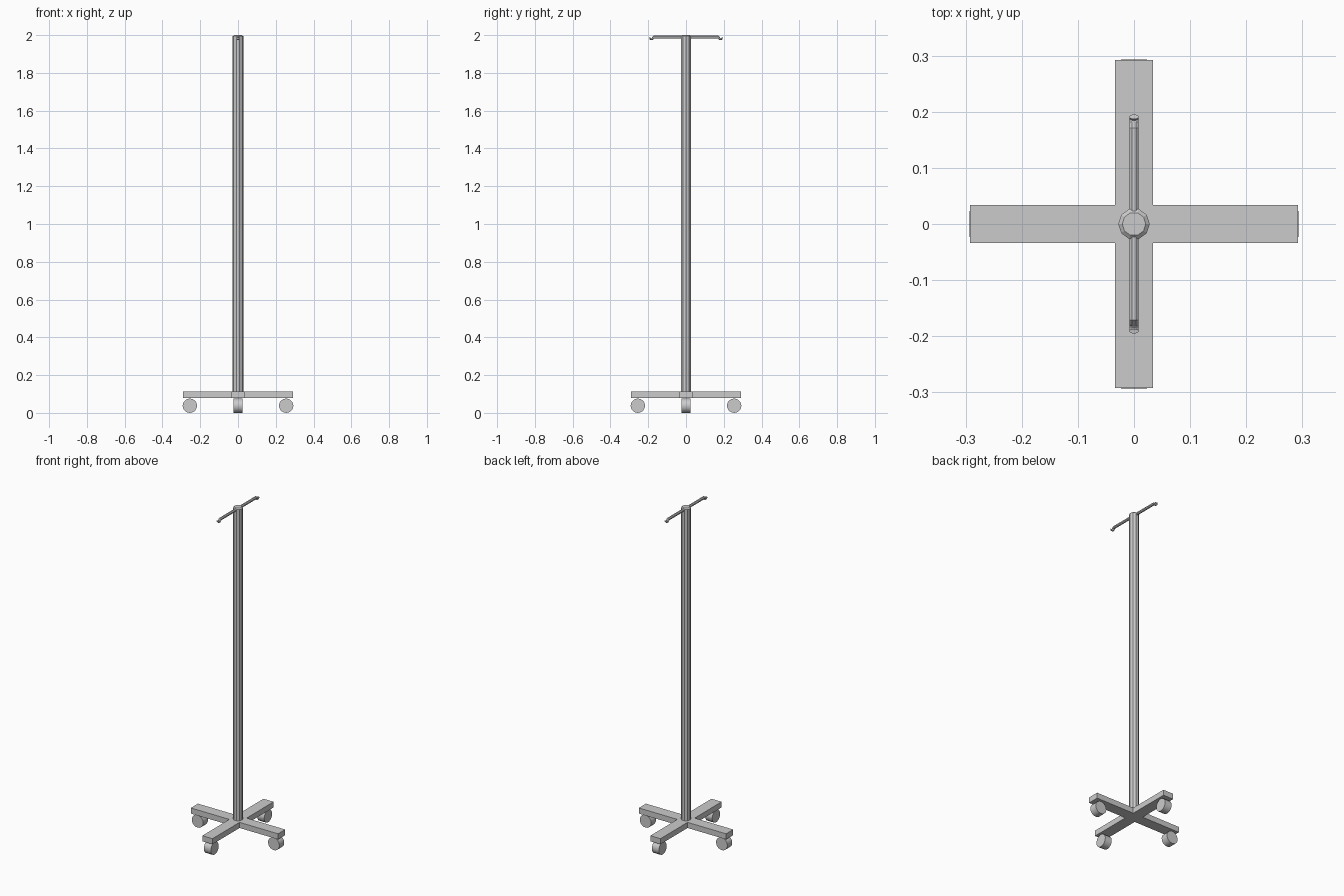
import bpy, bmesh, math
from mathutils import Vector

if "Cube" in bpy.data.objects:
    bpy.data.objects.remove(bpy.data.objects["Cube"])


def make_object(name, bm):
    bmesh.ops.recalc_face_normals(bm, faces=bm.faces)
    mesh = bpy.data.meshes.new(name)
    bm.to_mesh(mesh)
    bm.free()
    obj = bpy.data.objects.new(name, mesh)
    bpy.context.collection.objects.link(obj)
    return obj


def loft(name, rings):
    """Skin a list of equal-length vertex rings and cap both ends."""
    bm = bmesh.new()
    vs = [[bm.verts.new(p) for p in ring] for ring in rings]
    n = len(vs[0])
    for a, b in zip(vs, vs[1:]):
        for i in range(n):
            j = (i + 1) % n
            bm.faces.new((a[i], a[j], b[j], b[i]))
    bm.faces.new(vs[0])
    bm.faces.new(vs[-1])
    return make_object(name, bm)


def circle(n, r, z):
    return [(r * math.cos(2 * math.pi * i / n), r * math.sin(2 * math.pi * i / n), z)
            for i in range(n)]


# Cross-shaped base
w, l = 0.034, 0.292
corner = [(l, -w), (l, w), (w, w)]
outline = []
for k in range(4):
    c, s = round(math.cos(k * math.pi / 2)), round(math.sin(k * math.pi / 2))
    outline += [(c * x - s * y, s * x + c * y) for x, y in corner]
loft("base_cross", [[(x, y, z) for x, y in outline] for z in (0.079, 0.113)])

# Ten-sided pole with a chamfered top
loft("pole", [circle(10, r, z) for r, z in ((0.028, 0.11), (0.028, 1.994), (0.021, 2.0))])

# Caster wheels, one under each arm end, rolling along the arm
for k in range(4):
    wheel = loft("caster_wheel", [circle(20, 0.038, z) for z in (-0.023, 0.023)])
    a = k * math.pi / 2
    wheel.location = (0.255 * math.cos(a), 0.255 * math.sin(a), 0.038)
    wheel.rotation_euler = (math.pi / 2, 0, a)
    bpy.context.view_layer.objects.active = wheel
    wheel.select_set(True)
    bpy.ops.object.shade_smooth_by_angle(angle=math.radians(35))
    wheel.select_set(False)

# Hanging bars: octagonal rods ending in small upturned hooks
path = [(0.0, 1.989, 0.008), (0.171, 1.989, 0.008), (0.176, 1.983, 0.006),
        (0.180, 1.978, 0.005), (0.186, 1.977, 0.004), (0.190, 1.981, 0.004),
        (0.191, 1.987, 0.004)]
for side, label in ((1, "back"), (-1, "front")):
    rings = []
    for i, (y, z, t) in enumerate(path):
        p, q = path[max(i - 1, 0)], path[min(i + 1, len(path) - 1)]
        d = Vector((q[0] - p[0], q[1] - p[1])).normalized()
        ring = []
        for j in range(8):
            a = math.pi / 8 + j * math.pi / 4
            h = t * math.sin(a) / math.cos(math.pi / 8)
            ring.append((0.008 * math.cos(a) / math.cos(math.pi / 8),
                         side * (y - d.y * h), z + d.x * h))
        rings.append(ring)
    loft("hook_bar_" + label, rings)
